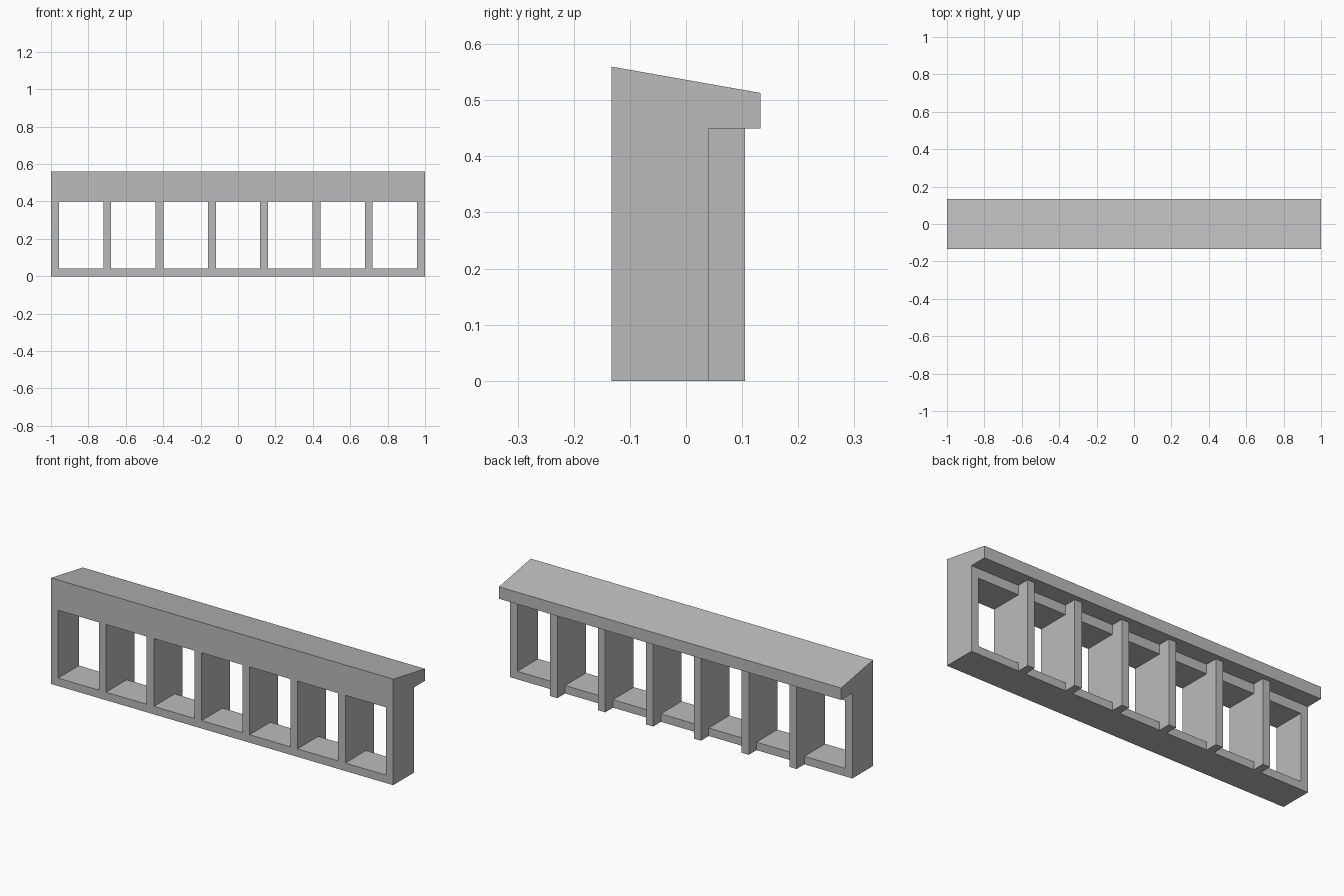
import bpy
import bmesh

if "Cube" in bpy.data.objects:
    bpy.data.objects.remove(bpy.data.objects["Cube"], do_unlink=True)

BAYS = 7
POST = 0.042
BAY = (2 - POST * (BAYS + 1)) / BAYS
PITCH = BAY + POST
FRONT, FRAME_BACK, FIN_BACK, CAP_BACK = -0.133, 0.04, 0.105, 0.133
SILL, HEAD, CAP = 0.042, 0.40, 0.45

grey = bpy.data.materials.new("plain grey")
grey.use_nodes = True
colour = (0.5, 0.5, 0.5, 1)
grey.diffuse_color = colour
grey.node_tree.nodes["Principled BSDF"].inputs["Base Color"].default_value = colour


def add_prisms(name, profile, spans):
    """Extrude a (y, z) profile along each (x0, x1) span."""
    bm = bmesh.new()
    for x0, x1 in spans:
        face = bm.faces.new([bm.verts.new((x0, y, z)) for y, z in profile])
        moved = bmesh.ops.extrude_face_region(bm, geom=[face])["geom"]
        verts = [v for v in moved if isinstance(v, bmesh.types.BMVert)]
        bmesh.ops.translate(bm, verts=verts, vec=(x1 - x0, 0, 0))
    bmesh.ops.recalc_face_normals(bm, faces=bm.faces)
    mesh = bpy.data.meshes.new(name)
    bm.to_mesh(mesh)
    bm.free()
    mesh.materials.append(grey)
    obj = bpy.data.objects.new(name, mesh)
    bpy.context.collection.objects.link(obj)
    return obj


def rectangle(y0, y1, z0, z1):
    return [(y0, z0), (y1, z0), (y1, z1), (y0, z1)]


def combine(target, helper, operation):
    helper.hide_render = True
    mod = target.modifiers.new(operation.lower(), "BOOLEAN")
    mod.operation, mod.object, mod.solver = operation, helper, "EXACT"
    bpy.context.view_layer.objects.active = target
    bpy.ops.object.modifier_apply(modifier=mod.name)
    bpy.data.objects.remove(helper, do_unlink=True)


# Frame with an overhanging, sloping cap
frame = add_prisms("window_frame", [
    (FRONT, 0), (FRAME_BACK, 0), (FRAME_BACK, CAP),
    (CAP_BACK, CAP), (CAP_BACK, 0.513), (FRONT, 0.56)], [(-1, 1)])

# Row of openings
starts = [-1 + POST + i * PITCH for i in range(BAYS)]
openings = add_prisms("opening_cutters", rectangle(-0.3, 0.3, SILL, HEAD),
                      [(x, x + BAY) for x in starts])
combine(frame, openings, "DIFFERENCE")

# Inner dividers continue behind the frame, up to the cap
fins = add_prisms("divider_fins", rectangle(FRAME_BACK, FIN_BACK, 0, CAP),
                  [(x - POST, x) for x in starts[1:]])
combine(frame, fins, "UNION")
